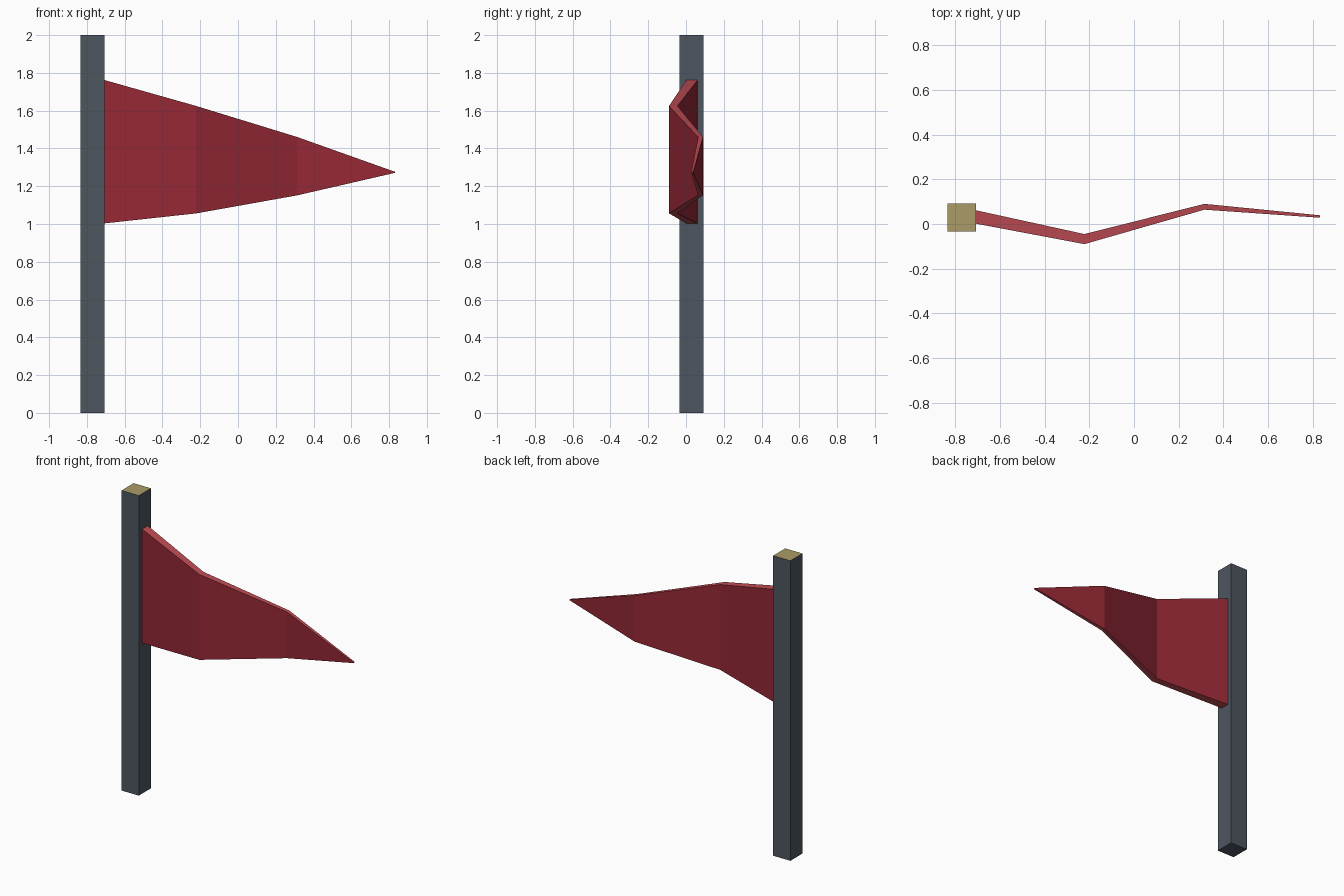
import bpy, bmesh

if "Cube" in bpy.data.objects:
    bpy.data.objects.remove(bpy.data.objects["Cube"])


def material(name, rgb):
    m = bpy.data.materials.new(name)
    m.diffuse_color = (*rgb, 1.0)
    m.use_nodes = True
    m.node_tree.nodes["Principled BSDF"].inputs["Base Color"].default_value = m.diffuse_color
    return m


def finish(bm, name, mats, rule):
    """Turn a bmesh into an object, choosing material by face normal."""
    bmesh.ops.recalc_face_normals(bm, faces=bm.faces)
    bm.normal_update()
    for f in bm.faces:
        f.material_index = rule(f.normal)
    mesh = bpy.data.meshes.new(name)
    bm.to_mesh(mesh)
    bm.free()
    for m in mats:
        mesh.materials.append(m)
    bpy.context.collection.objects.link(bpy.data.objects.new(name, mesh))


slate = material("slate grey", (0.075, 0.093, 0.115))
tan = material("tan", (0.41, 0.33, 0.135))
red = material("deep red", (0.30, 0.021, 0.036))
edge_red = material("light red", (0.54, 0.074, 0.092))

# Square pole with a tan top face
bm = bmesh.new()
bmesh.ops.create_cube(bm, size=1)
bmesh.ops.scale(bm, vec=(0.127, 0.127, 2), verts=bm.verts)
bmesh.ops.translate(bm, vec=(-0.771, 0.029, 1), verts=bm.verts)
finish(bm, "pole", [slate, tan], lambda n: int(n.z > 0.5))

# Waving pennant: rectangular sections (x, y front, y back, z bottom, z top)
sections = [
    (-0.71, 0.002, 0.062, 1.003, 1.763),
    (-0.222, -0.09, -0.045, 1.056, 1.625),
    (0.315, 0.064, 0.09, 1.152, 1.46),
    (0.832, 0.028, 0.039, 1.271, 1.276),
]
bm = bmesh.new()
rings = [[bm.verts.new(p) for p in ((x, y0, z0), (x, y1, z0), (x, y1, z1), (x, y0, z1))]
         for x, y0, y1, z0, z1 in sections]
for a, b in zip(rings, rings[1:]):
    for i in range(4):
        j = (i + 1) % 4
        bm.faces.new((a[i], a[j], b[j], b[i]))
bm.faces.new(rings[0])
bm.faces.new(rings[-1])
finish(bm, "pennant", [red, edge_red], lambda n: int(abs(n.z) > 0.5))
